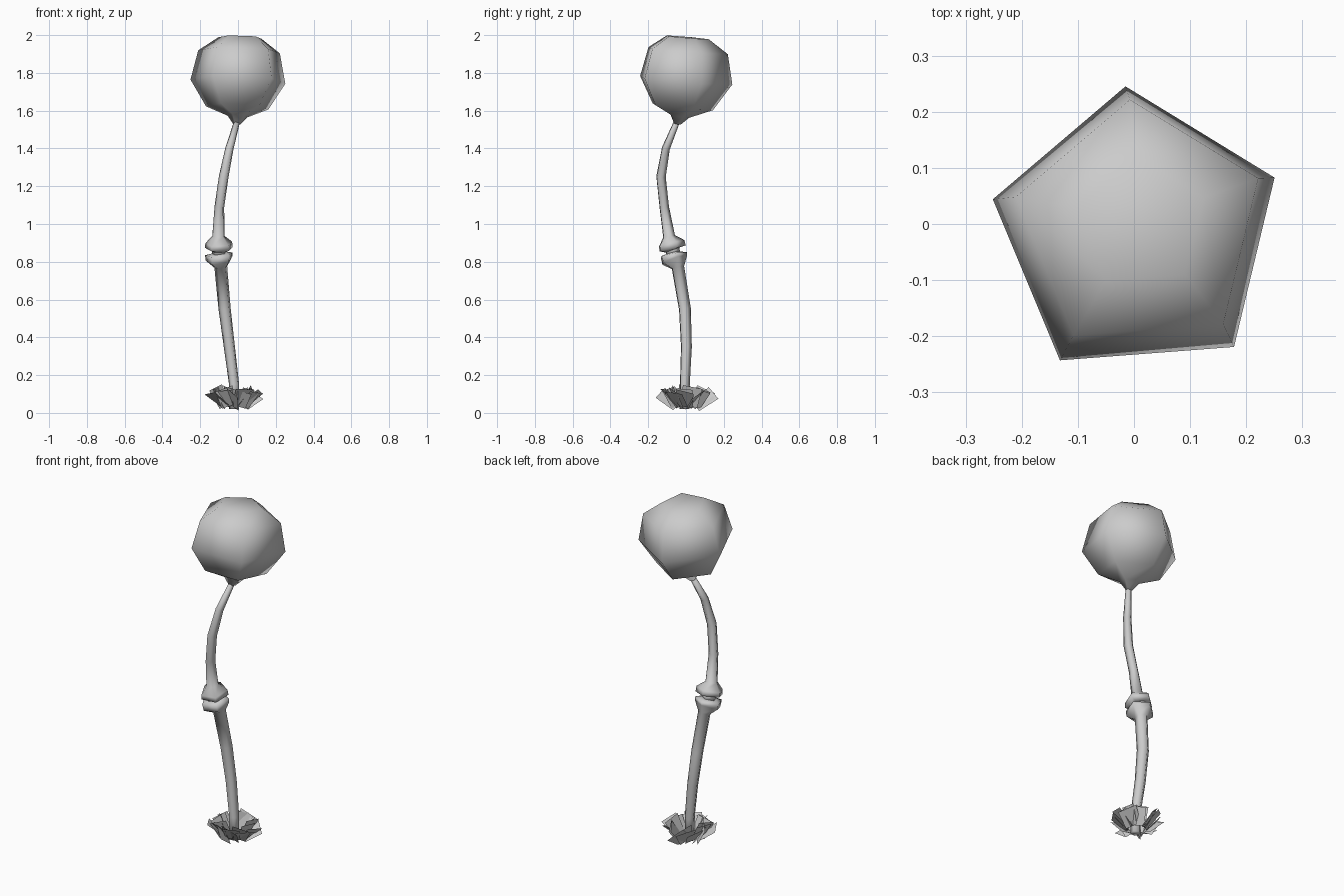
import bpy, math, random
from mathutils import Vector, Matrix

if "Cube" in bpy.data.objects:
    bpy.data.objects.remove(bpy.data.objects["Cube"])

random.seed(4)
SIDES = 5
PHASE = math.radians(22.5)


def make_object(name, verts, faces, smooth=True):
    mesh = bpy.data.meshes.new(name)
    mesh.from_pydata([tuple(v) for v in verts], [], faces)
    for p in mesh.polygons:
        p.use_smooth = smooth
    mesh.update()
    ob = bpy.data.objects.new(name, mesh)
    bpy.context.collection.objects.link(ob)
    return ob


def sweep(name, rings):
    """Five-sided tube through (x, y, z, radius) rings, tilted along the path."""
    centres = [Vector(r[:3]) for r in rings]
    verts, faces = [], []
    for i, (c, ring) in enumerate(zip(centres, rings)):
        d = centres[min(i + 1, len(rings) - 1)] - centres[max(i - 1, 0)]
        q = Vector((0, 0, 1)).rotation_difference(d)
        for k in range(SIDES):
            a = PHASE + math.tau * k / SIDES
            verts.append(c + q @ Vector((math.cos(a), math.sin(a), 0)) * ring[3])
    for i in range(len(rings) - 1):
        for k in range(SIDES):
            a, b = i * SIDES + k, i * SIDES + (k + 1) % SIDES
            faces.append((a, b, b + SIDES, a + SIDES))
    n = len(verts)
    faces += [tuple(reversed(range(SIDES))), tuple(range(n - SIDES, n))]
    return make_object(name, verts, faces)


# Lower stem, flaring into the lower half of the joint
sweep("lower_stem", [
    (-.02, -.01, .02, .028), (-.02, -.008, .15, .028), (-.045, .00, .35, .031),
    (-.07, -.008, .55, .034), (-.09, -.045, .77, .036), (-.098, -.065, .81, .075),
    (-.10, -.069, .838, .077), (-.101, -.071, .846, .04)])

# Thin pin inside the joint
sweep("joint_pin", [(-.099, -.07, .835, .04), (-.1, -.076, .885, .04)])

# Upper stem, starting with the upper half of the joint
sweep("upper_stem", [
    (-.10, -.073, .862, .045), (-.10, -.076, .870, .077), (-.10, -.081, .897, .075),
    (-.103, -.092, .935, .034), (-.098, -.117, 1.09, .027), (-.075, -.134, 1.25, .027),
    (-.045, -.108, 1.40, .023), (-.007, -.052, 1.535, .017)])

# Round head with a short neck
sweep("head", [
    (-.007, -.048, 1.53, .02), (-.002, -.038, 1.572, .055), (.0, -.03, 1.62, .174),
    (.006, -.018, 1.76, .265), (.011, -.005, 1.917, .228), (.013, .001, 1.988, .12)])

# Tuft of flat leaves around the foot
verts, faces = [], []
LEAVES = 24
for i in range(LEAVES):
    ang = math.tau * i / LEAVES * 2 + random.uniform(-.2, .2)
    lean = random.uniform(.4, 1.0)
    twist = random.uniform(-.9, .9)
    w, h = random.uniform(.045, .055), random.uniform(.10, .12)
    rot = (Matrix.Rotation(ang, 3, 'Z') @ Matrix.Rotation(lean, 3, 'Y')
           @ Matrix.Rotation(twist, 3, 'Z'))
    base = Vector((-.02 + .05 * math.cos(ang), .05 * math.sin(ang), .035))
    quad = [base + rot @ Vector(p) for p in
            ((0, -w * .8, 0), (0, w * .8, 0), (0, w, h), (0, -w, h))]
    for v in quad:
        v.z = min(max(v.z, .0), .165)
    faces.append(tuple(range(len(verts), len(verts) + 4)))
    verts += quad
make_object("foot_leaves", verts, faces, smooth=False)
